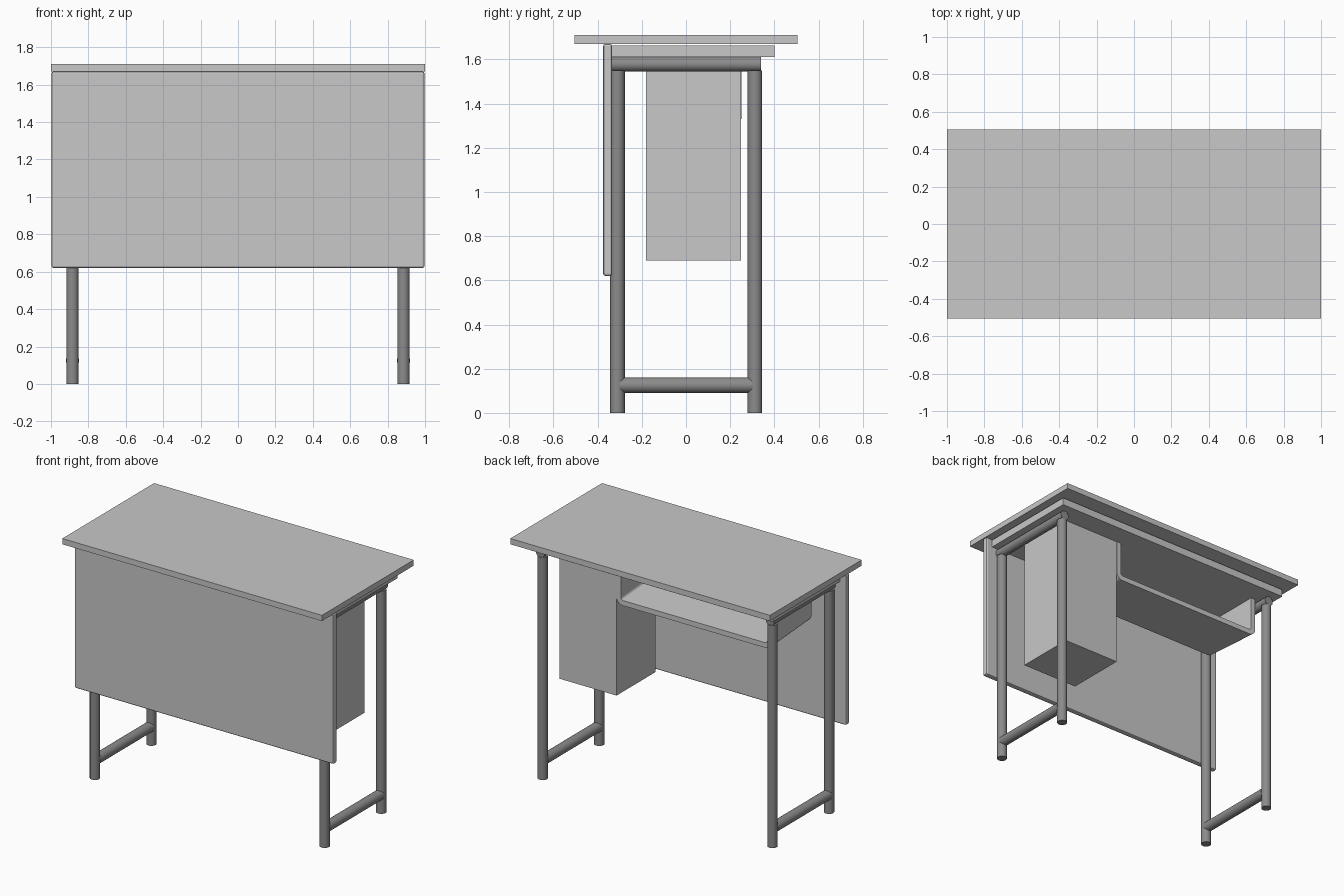
import bpy
import bmesh
import math
from mathutils import Vector

if "Cube" in bpy.data.objects:
    bpy.data.objects.remove(bpy.data.objects["Cube"], do_unlink=True)


def make_material(name, value):
    mat = bpy.data.materials.new(name)
    mat.use_nodes = True
    colour = (value, value, value, 1)
    mat.diffuse_color = colour
    mat.node_tree.nodes["Principled BSDF"].inputs["Base Color"].default_value = colour
    return mat


board = make_material("light grey board", 0.58)
metal = make_material("dark grey metal", 0.26)


def finish(name, bm, mat):
    bmesh.ops.recalc_face_normals(bm, faces=bm.faces)
    mesh = bpy.data.meshes.new(name)
    bm.to_mesh(mesh)
    bm.free()
    mesh.materials.append(mat)
    obj = bpy.data.objects.new(name, mesh)
    bpy.context.collection.objects.link(obj)
    return obj


def box(name, low, high, bevel=0):
    low, high = Vector(low), Vector(high)
    bm = bmesh.new()
    bmesh.ops.create_cube(bm, size=1)
    bmesh.ops.scale(bm, vec=high - low, verts=bm.verts)
    bmesh.ops.translate(bm, vec=(low + high) / 2, verts=bm.verts)
    obj = finish(name, bm, board)
    if bevel:
        mod = obj.modifiers.new("soft edges", "BEVEL")
        mod.width = bevel
        mod.segments = 2
    return obj


def tube(name, start, end, radius):
    start, end = Vector(start), Vector(end)
    axis = end - start
    bm = bmesh.new()
    bmesh.ops.create_cone(bm, cap_ends=True, segments=24, radius1=radius,
                          radius2=radius, depth=axis.length)
    bmesh.ops.rotate(bm, matrix=axis.to_track_quat("Z", "Y").to_matrix(), verts=bm.verts)
    bmesh.ops.translate(bm, vec=(start + end) / 2, verts=bm.verts)
    obj = finish(name, bm, metal)
    bpy.ops.object.select_all(action="DESELECT")
    obj.select_set(True)
    bpy.context.view_layer.objects.active = obj
    bpy.ops.object.shade_smooth_by_angle(angle=math.radians(35))


# Boards and cabinet
box("table_top", (-1, -0.505, 1.67), (1, 0.505, 1.71))
box("under_board", (-0.95, -0.335, 1.61), (0.95, 0.4, 1.662))
box("front_panel", (-0.997, -0.375, 0.62), (0.997, -0.335, 1.67), 0.01)
box("cabinet", (0.36, -0.18, 0.69), (0.8, 0.25, 1.61))

# Tubular frame
for side, x in (("left", 0.885), ("right", -0.885)):
    for end, y in (("front", -0.31), ("back", 0.312)):
        tube(f"{side}_{end}_leg", (x, y, 0), (x, y, 1.55), 0.033)
    tube(f"{side}_top_rail", (x, -0.335, 1.578), (x, 0.34, 1.578), 0.033)
    tube(f"{side}_foot_rail", (x, -0.3, 0.125), (x, 0.3, 0.125), 0.035)


# Shelf: a rounded U profile running front to back, its floor dipping at the back
def u_half(left, right, bottom, radius):
    points = [(left, 1.61)]
    for centre, first in ((left + radius, 180), (right - radius, 270)):
        for step in range(7):
            a = math.radians(first + step * 15)
            points.append((centre + radius * math.cos(a), bottom + radius + radius * math.sin(a)))
    return points + [(right, 1.61)]


wall = 0.036
bm = bmesh.new()
rings = []
for y, bottom in ((-0.182, 1.36), (0.252, 1.33)):
    outer = u_half(-0.84, 0.36, bottom, 0.05)
    inner = u_half(-0.84 + wall, 0.36 - wall, bottom + wall, 0.02)
    rings.append([[bm.verts.new((x, y, z)) for x, z in half] for half in (outer, inner)])
(front_out, front_in), (back_out, back_in) = rings
loops = (front_out, back_out, back_in, front_in)
for k, a in enumerate(loops):
    b = loops[(k + 1) % 4]
    for i in range(len(a) - 1):
        bm.faces.new((a[i], a[i + 1], b[i + 1], b[i]))
for i in (0, -1):
    bm.faces.new([loop[i] for loop in loops])
finish("book_shelf", bm, board)
